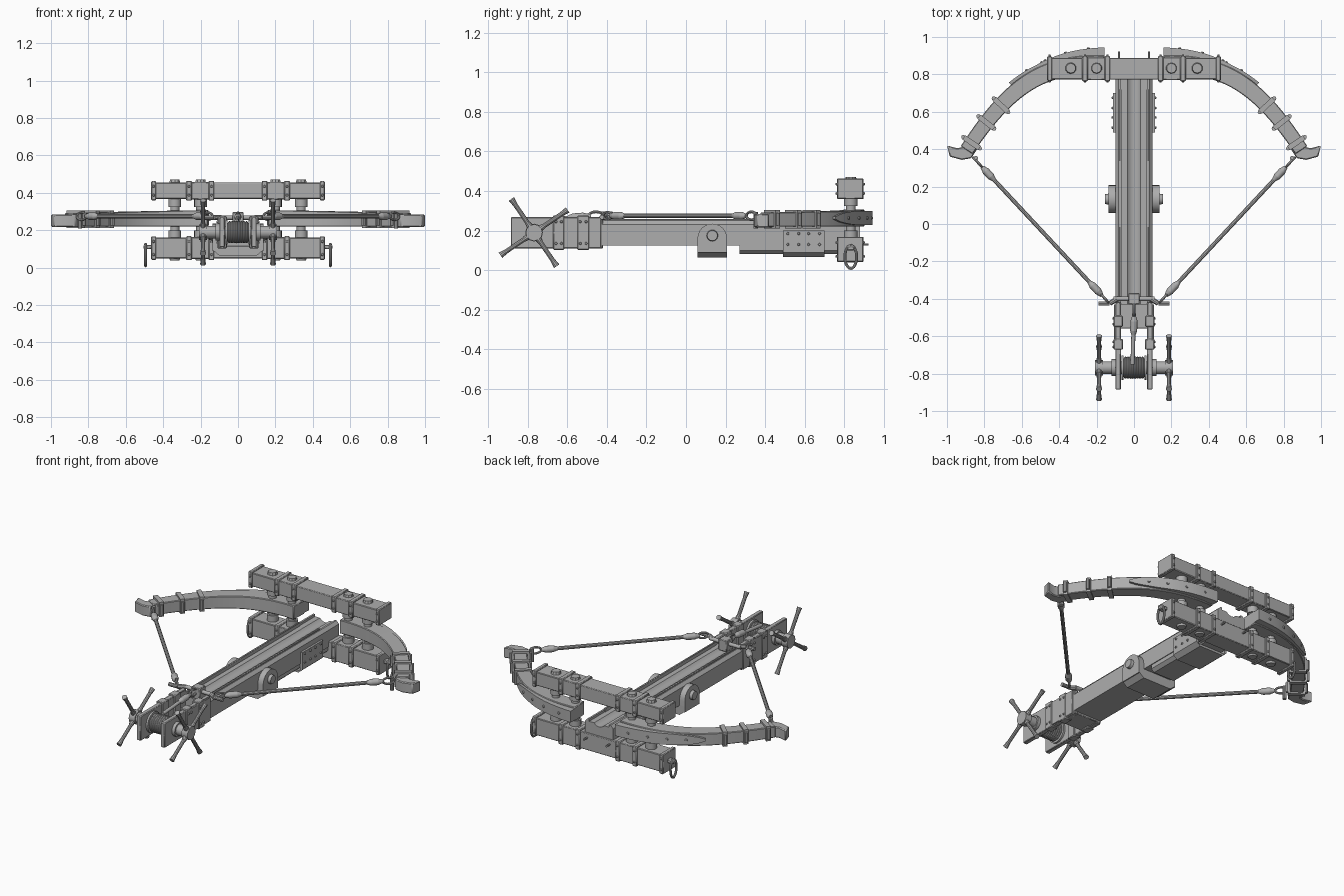
import bpy, bmesh, math
from mathutils import Vector, Matrix
from mathutils.geometry import interpolate_bezier

if "Cube" in bpy.data.objects:
    bpy.data.objects.remove(bpy.data.objects["Cube"])

GREY = bpy.data.materials.new("worn grey")
GREY.diffuse_color = (0.42, 0.42, 0.42, 1)
GREY.use_nodes = True
GREY.node_tree.nodes["Principled BSDF"].inputs["Base Color"].default_value = GREY.diffuse_color


def finish(name, bm, mirror=False, bevel=0):
    bmesh.ops.recalc_face_normals(bm, faces=bm.faces)
    me = bpy.data.meshes.new(name)
    bm.to_mesh(me)
    bm.free()
    me.materials.append(GREY)
    me.shade_smooth()
    me.set_sharp_from_angle(angle=math.radians(35))
    ob = bpy.data.objects.new(name, me)
    bpy.context.collection.objects.link(ob)
    if bevel:
        m = ob.modifiers.new("bevel", 'BEVEL')
        m.width, m.segments = bevel, 1
    if mirror:
        ob.modifiers.new("mirror", 'MIRROR')
    return ob


def add_box(bm, x0, x1, y0, y1, z0, z1):
    m = Matrix.Translation(((x0 + x1) / 2, (y0 + y1) / 2, (z0 + z1) / 2))
    bmesh.ops.create_cube(bm, size=1, matrix=m @ Matrix.Diagonal((x1 - x0, y1 - y0, z1 - z0, 1)))


def add_rod(bm, a, b, r, r2=None, n=16):
    a, b = Vector(a), Vector(b)
    rot = (b - a).to_track_quat('Z', 'Y').to_matrix().to_4x4()
    bmesh.ops.create_cone(bm, cap_ends=True, segments=n, radius1=r, radius2=r if r2 is None else r2,
                          depth=(b - a).length, matrix=Matrix.Translation((a + b) / 2) @ rot)


def add_loft(bm, sections, closed=False):
    rows = [[bm.verts.new(p) for p in s] for s in sections]
    n = len(rows[0])
    for i in range(len(rows) if closed else len(rows) - 1):
        a, b = rows[i], rows[(i + 1) % len(rows)]
        for k in range(n):
            bm.faces.new((a[k], a[(k + 1) % n], b[(k + 1) % n], b[k]))
    if not closed:
        bm.faces.new(rows[0])
        bm.faces.new(rows[-1])


def add_ring(bm, c, u, v, ru, rv, r, n=20):
    # oval link lying in the plane of directions u and v
    c, u, v = Vector(c), Vector(u).normalized(), Vector(v).normalized()
    w = u.cross(v)
    secs = []
    for i in range(n):
        t = 2 * math.pi * i / n
        d = u * math.cos(t) + v * math.sin(t)
        p = c + u * ru * math.cos(t) + v * rv * math.sin(t)
        secs.append([p + r * (d * math.cos(q) + w * math.sin(q)) for q in [k * math.pi / 4 for k in range(8)]])
    add_loft(bm, secs, True)


def boxes(name, items, mirror=False, bevel=0.004):
    bm = bmesh.new()
    for b in items:
        add_box(bm, *b)
    return finish(name, bm, mirror, bevel)


def rods(name, items, mirror=False, n=16):
    bm = bmesh.new()
    for a, b, r, *r2 in items:
        add_rod(bm, a, b, r, r2[0] if r2 else None, n)
    return finish(name, bm, mirror)


def studs(name, points, axis, r=0.008, h=0.007, mirror=True):
    ax = Vector(axis) * h
    rods(name, [(Vector(p) - ax * 0.4, Vector(p) + ax, r, r * 0.6) for p in points], mirror, 8)


def extrude_y(name, half, y0, y1):
    prof = half + [(-x, z) for x, z in reversed(half) if x > 0]
    bm = bmesh.new()
    add_loft(bm, [[(x, y, z) for x, z in prof] for y in (y0, y1)])
    return finish(name, bm)


# stock with bolt channel, and the thicker underside toward the front
extrude_y("stock", [(0, 0.125), (0.1, 0.125), (0.1, 0.232), (0.082, 0.25), (0.07, 0.25), (0.07, 0.235),
                    (0.035, 0.235), (0.022, 0.222), (0, 0.216)], -0.43, 0.88)
extrude_y("stock_underside", [(0, 0.082), (0.075, 0.082), (0.095, 0.1), (0.095, 0.13), (0, 0.13)], 0.27, 0.8)
boxes("channel_rail", [(0.066, 0.078, -0.4, 0.72, 0.23, 0.258)], True, 0.002)

# riveted side plates
extrude_y("front_sleeve", [(0, 0.066), (0.085, 0.066), (0.113, 0.09), (0.113, 0.2), (0.098, 0.2),
                           (0.098, 0.08), (0, 0.08)], 0.49, 0.7)
studs("sleeve_rivet", [(0.113, y, z) for y in (0.515, 0.57, 0.62, 0.675) for z in (0.13, 0.185)], (1, 0, 0))

# pivot saddle wrapped under the stock
bm = bmesh.new()
out = [(0.053 + 0.005, 0.09)] + [(0.133 - 0.075 * math.cos(t), 0.16 + 0.075 * math.sin(t))
                                 for t in [math.pi * k / 12 for k in range(13)]] + [(0.208, 0.09)]
add_loft(bm, [[(x, y, z) for y, z in out] for x in (0.098, 0.137)])
finish("pivot_cheek", bm, True)
extrude_y("pivot_saddle", [(0, 0.065), (0.1, 0.065), (0.137, 0.095), (0.137, 0.128), (0, 0.128)], 0.058, 0.208)
rods("pivot_bolt", [((0.13, 0.133, 0.175), (0.156, 0.133, 0.175), 0.03, 0.026)], True)

# rear cheeks holding the winch
boxes("rear_cheek", [(0.07, 0.1, -0.885, -0.42, 0.11, 0.268)], True)
boxes("cheek_strap", [(0.06, 0.109, y0, y1, 0.103, 0.276) for y0, y1 in ((-0.55, -0.49), (-0.672, -0.615))], True)
studs("cheek_rivet", [(0.109, y, z) for y in (-0.535, -0.505, -0.657, -0.63) for z in (0.135, 0.245)], (1, 0, 0))
boxes("cheek_side_plate", [(0.098, 0.106, -0.62, -0.43, 0.112, 0.266)], True, 0.002)
boxes("rear_crosspiece", [(-0.075, 0.075, -0.56, -0.42, 0.112, 0.16)])

# winch: drum, coils, hubs and spokes
WY, WZ = -0.768, 0.19
rods("winch_drum", [((-0.066, WY, WZ), (0.066, WY, WZ), 0.05)], n=24)
rods("drum_flange", [((0.056, WY, WZ), (0.068, WY, WZ), 0.066)], True, 24)
bm = bmesh.new()
for i in range(8):
    add_ring(bm, (-0.046 + i * 0.0131, WY, WZ), (0, 1, 0), (0, 0, 1), 0.052, 0.052, 0.0075)
finish("rope_coil", bm)
rods("winch_hub", [((0.066, WY, WZ), (0.205, WY, WZ), 0.034), ((0.1, WY, WZ), (0.12, WY, WZ), 0.045),
                   ((0.165, WY, WZ), (0.208, WY, WZ), 0.042)], True, 12)
spokes = []
for k in range(4):
    t = math.radians(34 + 90 * k)
    d = Vector((0, math.cos(t), math.sin(t)))
    c = Vector((0.187, WY, WZ))
    spokes += [(c, c + d * 0.2, 0.0115), (c + d * 0.17, c + d * 0.205, 0.012, 0.016),
               (c + d * 0.035, c + d * 0.06, 0.017, 0.013)]
rods("winch_spoke", spokes, True, 10)

# twin front beams with caps, straps, posts and nuts
for tag, z0, z1 in (("lower", 0.05, 0.16), ("upper", 0.368, 0.455)):
    boxes(tag + "_beam", [(-0.455, 0.455, 0.773, 0.888, z0, z1)])
    boxes(tag + "_beam_cap", [(0.438, 0.464, 0.765, 0.896, z0 - 0.008, z1 + 0.008)], True)
    boxes(tag + "_beam_strap", [(x - 0.015, x + 0.015, 0.763, 0.898, z0 - 0.009, z1 + 0.009)
                                for x in (0.142, 0.262)], True)
    boxes(tag + "_beam_plate", [(0.142, 0.262, 0.77, 0.891, z0 - 0.003, z1 + 0.003)], True)
    for side, y, s in (("front", 0.763, -1), ("back", 0.898, 1)):
        studs(f"{tag}_{side}_rivet", [(x, y, z) for x in (0.142, 0.262, 0.451) for z in (z0 + 0.02, z1 - 0.02)],
              (0, s, 0))
    bolts = []
    for x in (0.2, 0.338):
        bolts += [((x, 0.833, z1), (x, 0.833, z1 + 0.017), 0.03, 0.026),
                  ((x, 0.833, z0 - 0.012), (x, 0.833, z0), 0.026, 0.03)]
    rods(tag + "_beam_nut", bolts, True, 10)
rods("beam_post", [((x, 0.833, 0.15), (x, 0.833, 0.38), 0.024) for x in (0.2, 0.338)], True)
rods("post_collar", [((x, 0.833, a), (x, 0.833, b), 0.034) for x in (0.2, 0.338)
                     for a, b in ((0.155, 0.2), (0.325, 0.372))], True)
rods("beam_pin", [((0.08, 0.88, 0.13), (0.08, 0.922, 0.13), 0.006)], True, 8)

# hanging links on the lower beam ends
bm = bmesh.new()
add_ring(bm, (0.494, 0.833, 0.067), (0, 1, 0), (0, 0, 1), 0.03, 0.058, 0.0075)
finish("end_link", bm, True)
boxes("link_eye", [(0.46, 0.505, 0.815, 0.851, 0.1, 0.122)], True)

# curved bow arms
N = 25
path = interpolate_bezier(Vector((0.16, 0.85, 0)), Vector((0.50, 0.87, 0)),
                          Vector((0.68, 0.72, 0)), Vector((0.895, 0.395, 0)), N)


def frame(i):
    t = (path[min(i + 1, N - 1)] - path[max(i - 1, 0)]).normalized()
    return path[i], t, Vector((-t.y, t.x, 0))


def section(p, nrm, a, b, z, h):
    up, c = Vector((0, 0, h)), Vector((p.x, p.y, z))
    return [c + nrm * a - up, c + nrm * b - up, c + nrm * b + up, c + nrm * a + up]


bm, plate, rivets = bmesh.new(), bmesh.new(), bmesh.new()
arm, back = [], []
for i in range(N):
    p, t, nrm = frame(i)
    f = i / (N - 1)
    arm.append(section(p, nrm, -0.055 + 0.017 * f, 0.05 - 0.012 * f, 0.264 - 0.008 * f, 0.044 - 0.008 * f))
    if i <= 14:
        g = i / 14
        back.append(section(p, nrm, 0.03, 0.094 - 0.034 * min(1, g * 1.5), 0.264,
                            0.036 * math.sqrt(max(0.03, 1 - max(0, (g - 0.5) * 2) ** 2))))
    if i in (2, 5, 8, 11):
        q = p + nrm * (0.094 - 0.034 * min(1, i / 14 * 1.5)) + Vector((0, 0, 0.264))
        add_rod(rivets, q - nrm * 0.004, q + nrm * 0.006, 0.01, 0.006, 8)
add_loft(bm, arm)
add_loft(plate, back)
finish("bow_arm", bm, True, 0.004)
finish("bow_back_plate", plate, True)
finish("back_plate_rivet", rivets, True)

# arm bands
bm = bmesh.new()
for i in (17, 20, 23):
    p, t, nrm = frame(i)
    add_loft(bm, [section(p + t * s, nrm, -0.051, 0.05, 0.258, 0.047) for s in (-0.014, 0.014)])
    for s in (-0.054, 0.054):
        q = p + nrm * s
        add_rod(bm, (q.x, q.y, 0.225), (q.x, q.y, 0.29), 0.011, n=8)
finish("arm_band", bm, True)

# horn tips
tip = [(0.835, 0.405), (0.87, 0.352), (0.92, 0.343), (0.985, 0.36), (1.0, 0.42), (0.945, 0.405), (0.915, 0.412),
       (0.895, 0.445)]
bm = bmesh.new()
add_loft(bm, [[(x, y, z) for x, y in tip] for z in (0.217, 0.285)])
finish("horn_tip", bm, True, 0.005)

# bowstring: rings, sockets and twisted cord
A, B = Vector((0.85, 0.345, 0.275)), Vector((0.15, -0.405, 0.275))
d = (B - A).normalized()
L = (B - A).length
bm = bmesh.new()
add_ring(bm, A + d * 0.02, d, (0, 0, 1), 0.034, 0.02, 0.007)
add_ring(bm, B - d * 0.01, d, (0, 0, 1), 0.03, 0.018, 0.007)
finish("string_ring", bm, True)
rods("string_cord", [(A + d * 0.06, B - d * 0.04, 0.0115)], True, 10)
rods("string_socket", [(A + d * a, A + d * b, r, q) for a, b, r, q in (
    (0.055, 0.085, 0.01, 0.02), (0.085, 0.125, 0.02, 0.02), (0.125, 0.15, 0.02, 0.011),
    (L - 0.13, L - 0.105, 0.011, 0.02), (L - 0.105, L - 0.06, 0.02, 0.02), (L - 0.06, L - 0.03, 0.02, 0.01))], True, 12)
rods("string_hook_post", [((0.845, 0.352, 0.21), (0.845, 0.352, 0.295), 0.012)], True, 10)

# sliding claw and draw rope
rods("claw_bar", [((-0.11, -0.4, 0.268), (0.11, -0.4, 0.268), 0.012)])
rods("claw_arm", [((0.09, -0.4, 0.268), (0.13, -0.425, 0.268), 0.014), ((0.13, -0.425, 0.268),
                                                                       (0.19, -0.425, 0.268), 0.012)], True, 10)
boxes("claw_block", [(-0.03, 0.03, -0.43, -0.37, 0.225, 0.297)])
bm = bmesh.new()
add_ring(bm, (0, -0.455, 0.275), (0, 1, 0), (0, 0, 1), 0.036, 0.02, 0.007)
finish("draw_ring", bm)
rods("draw_rope", [((0, -0.48, 0.275), (-0.008, -0.75, 0.25), 0.011),
                   ((0, -0.49, 0.274), (0, -0.52, 0.272), 0.01, 0.019),
                   ((0, -0.52, 0.272), (-0.002, -0.57, 0.268), 0.019),
                   ((-0.002, -0.57, 0.268), (-0.003, -0.595, 0.266), 0.019, 0.011)], n=12)
